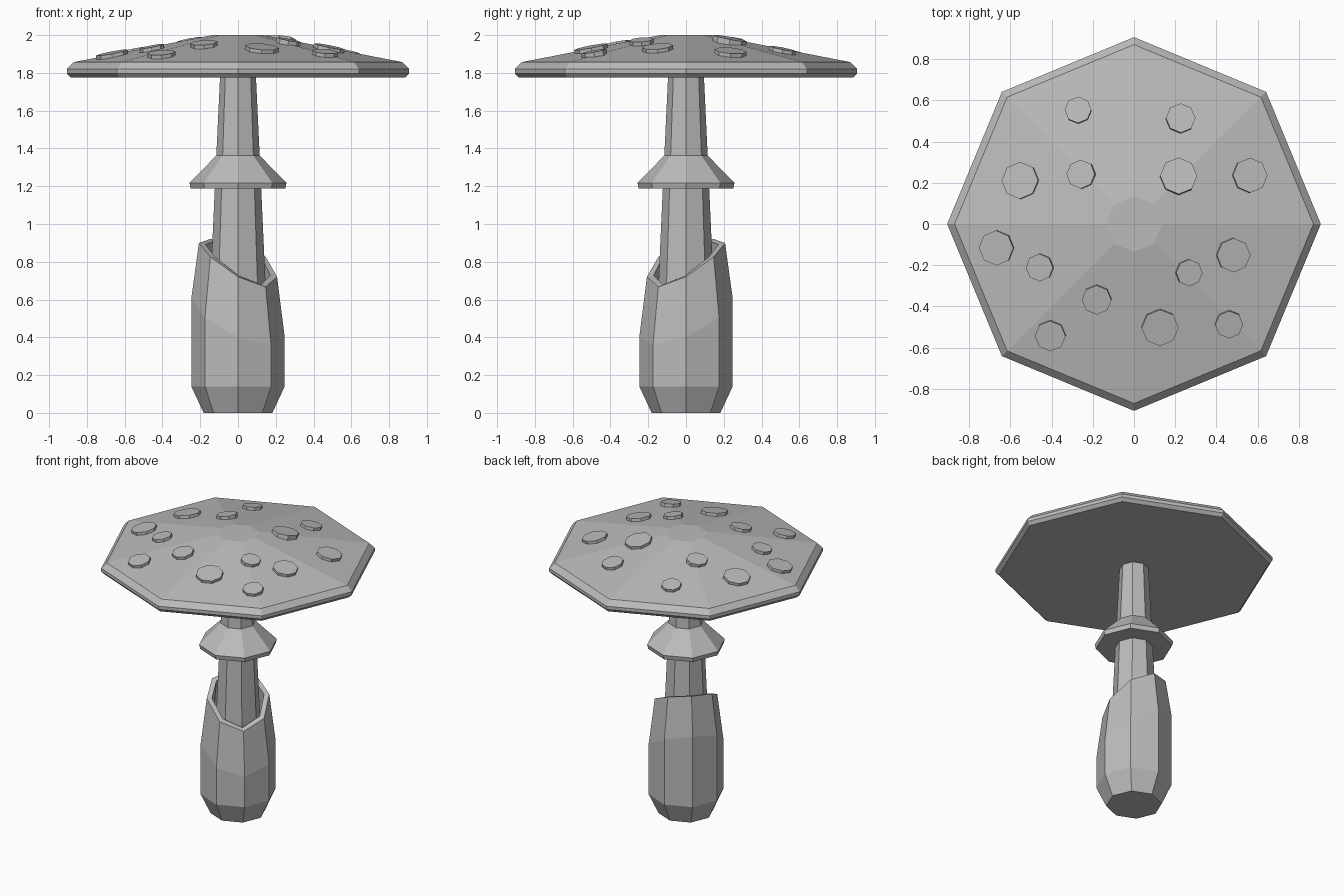
import bpy, math
from mathutils import Vector

if "Cube" in bpy.data.objects:
    bpy.data.objects.remove(bpy.data.objects["Cube"], do_unlink=True)

SIDES = 8
grey = bpy.data.materials.new("plain grey")
grey.use_nodes = True
grey.diffuse_color = (0.5, 0.5, 0.5, 1)
grey.node_tree.nodes["Principled BSDF"].inputs["Base Color"].default_value = (0.5, 0.5, 0.5, 1)


def add_mesh(name, verts, faces):
    mesh = bpy.data.meshes.new(name)
    mesh.from_pydata(verts, [], faces)
    mesh.materials.append(grey)
    obj = bpy.data.objects.new(name, mesh)
    bpy.context.collection.objects.link(obj)
    return obj


def lathe(name, profile):
    """Eight-sided turned solid; each profile entry is (radius, height or height function)."""
    verts, faces = [], []
    for radius, height in profile:
        for i in range(SIDES):
            a = math.tau * i / SIDES
            z = height(a) if callable(height) else height
            verts.append((radius * math.cos(a), radius * math.sin(a), z))
    for r in range(len(profile) - 1):
        for i in range(SIDES):
            j = (i + 1) % SIDES
            low, high = r * SIDES, (r + 1) * SIDES
            faces.append((low + i, low + j, high + j, high + i))
    faces.append(tuple(reversed(range(SIDES))))
    faces.append(tuple(range(len(verts) - SIDES, len(verts))))
    return add_mesh(name, verts, faces)


def slanted(base, tilt, bend=0.0):
    """Height that rises toward the back right side."""
    def height(a):
        p = a - math.radians(135)
        return base + tilt * math.cos(p) - bend * math.cos(2 * p)
    return height


# Stem with its skirt
lathe("stem", [(0.155, 0.1), (0.145, 0.7), (0.115, 1.36), (0.095, 1.78)])
lathe("skirt", [(0.25, 1.187), (0.257, 1.218), (0.112, 1.365)])

# Cup around the foot, open at the slanted top
lathe("foot_cup", [
    (0.182, 0), (0.247, 0.14), (0.247, slanted(0.505, 0.145)),
    (0.207, slanted(0.81, 0.1265, 0.016)),
    (0.172, slanted(0.81, 0.115, 0.016)),
    (0.2, slanted(0.5, 0.12)),
    (0.19, 0.3)])

# Cap
RIM_R, RIM_Z, TOP_R, TOP_Z = 0.87, 1.857, 0.135, 2.0
lathe("cap", [(0.885, 1.775), (0.906, 1.797), (0.906, 1.82), (RIM_R, RIM_Z), (TOP_R, TOP_Z)])

# Raised spots, each lying on its cap facet: x, y, radius
spots = [(-.27, .55, .065), (.225, .51, .072), (-.55, .21, .09), (-.255, .24, .07),
         (.215, .23, .09), (.56, .235, .085), (-.665, -.115, .085), (-.455, -.21, .067),
         (-.18, -.365, .072), (-.405, -.54, .075), (.125, -.5, .09), (.46, -.485, .068),
         (.265, -.235, .065), (.48, -.15, .083)]
step = math.tau / SIDES
apothem = math.cos(step / 2)
slope = (TOP_Z - RIM_Z) / ((RIM_R - TOP_R) * apothem)
for n, (x, y, radius) in enumerate(spots):
    facing = (math.floor(math.atan2(y, x) / step) + 0.5) * step
    out = Vector((math.cos(facing), math.sin(facing), 0))
    z = RIM_Z + slope * (RIM_R * apothem - out.dot((x, y, 0)))
    normal = (out * slope + Vector((0, 0, 1))).normalized()
    spot = lathe(f"cap_spot_{n + 1}", [(radius, -0.015), (radius, 0.02)])
    spot.location = (x, y, z)
    spot.rotation_mode = 'QUATERNION'
    spot.rotation_quaternion = Vector((0, 0, 1)).rotation_difference(normal)
